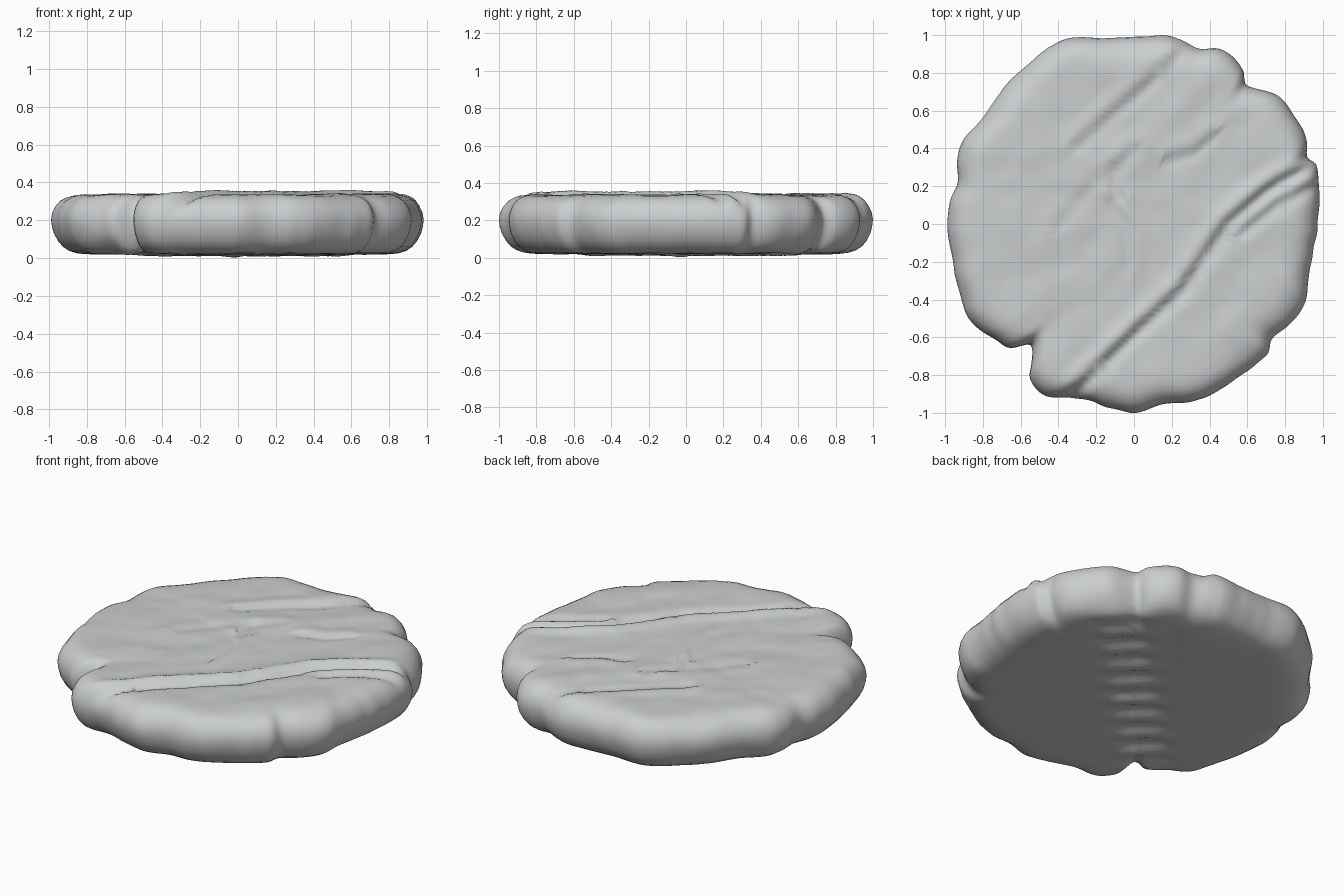
import bpy, bmesh, math
from mathutils import Vector, noise

if "Cube" in bpy.data.objects:
    bpy.data.objects.remove(bpy.data.objects["Cube"])

# outline of the slab seen from above, counter-clockwise
OUT = [(.97, 0), (.98, .19), (.97, .31), (.915, .355), (.915, .45), (.85, .57), (.75, .685),
       (.6, .73), (.58, .81), (.52, .885), (.44, .93), (.34, .93), (.24, .975), (.14, 1),
       (-.13, .985), (-.34, .985), (-.445, .94), (-.55, .855), (-.69, .715), (-.79, .57),
       (-.905, .45), (-.935, .345), (-.94, .21), (-.985, .05), (-.96, -.21), (-.91, -.4),
       (-.87, -.505), (-.735, -.61), (-.655, -.655), (-.55, -.64), (-.54, -.72), (-.55, -.82),
       (-.47, -.91), (-.34, -.915), (-.26, -.93), (-.13, -.97), (0, -.995), (.16, -.955),
       (.3, -.945), (.43, -.89), (.56, -.81), (.7, -.70), (.73, -.61), (.825, -.53),
       (.91, -.41), (.92, -.29), (.95, -.13)]
# edge profile: inset from the outline, height
EDGE = [(.22, .335), (.15, .335), (.105, .33), (.075, .32), (.045, .303), (.02, .272), (.006, .24),
        (0, .205), (.004, .17), (.014, .13), (.035, .09), (.06, .06), (.09, .04), (.13, .027),
        (.17, .022), (.22, .02)]
# cracks on the top: path, step height, width
CRACKS = [([(-.33, -.9), (0, -.58), (.25, -.35), (.5, .01), (.7, .18), (1, .36)], .028),
          ([(.3, .97), (.05, .72), (-.1, .6), (-.3, .42)], .014),
          ([(.58, -.03), (.75, .1), (.93, .2)], .016),
          ([(-.02, -.2), (-.04, 0), (-.1, .1), (-.07, .13)], .008),
          ([(.0, .4), (-.1, .3), (-.12, .2)], .008),
          ([(.2, .35), (.32, .38), (.42, .47)], .010),
          ([(-.4, 0), (-.25, .18), (-.12, .3)], .006)]


def crack_offset(p):
    """Low on the right of a crack, raised lip on its left."""
    dz = 0
    for path, h in CRACKS:
        best, side = 9, 1
        for a, b in zip(path, path[1:]):
            a, b = Vector(a), Vector(b)
            d = b - a
            t = max(0, min(1, (p - a).dot(d) / d.length_squared))
            q = p - a - d * t
            if q.length < best:
                best = q.length
                side = 1 if d.x * q.y - d.y * q.x > 0 else -1
        if path[0][0] > path[-1][0]:
            side = -side
        s = best * side
        dz += h * (.75 * math.exp(-((s - .05) / .045) ** 2) - math.exp(-((s + .012) / .03) ** 2))
    return dz


# smooth closed curve through the outline, turned into radius by angle
curve = []
for i in range(len(OUT)):
    p = [Vector(OUT[(i + k) % len(OUT)]) for k in (-1, 0, 1, 2)]
    for j in range(8):
        t = j / 8
        v = .5 * (2 * p[1] + (p[2] - p[0]) * t + (2 * p[0] - 5 * p[1] + 4 * p[2] - p[3]) * t * t
                  + (3 * p[1] - p[0] - 3 * p[2] + p[3]) * t ** 3)
        curve.append((math.atan2(v.y, v.x) % math.tau, v.length))
curve.sort()
curve = [(curve[-1][0] - math.tau, curve[-1][1])] + curve + [(curve[0][0] + math.tau, curve[0][1])]

N = 320
radii, k = [], 0
for i in range(N):
    a = math.tau * i / N
    while curve[k + 1][0] < a:
        k += 1
    (a0, r0), (a1, r1) = curve[k], curve[k + 1]
    radii.append(r0 + (r1 - r0) * (a - a0) / max(a1 - a0, 1e-6))

# rings: top centre outwards, over the edge, back to bottom centre
M = 26
rings = [(f / M, 0.22, .335) for f in range(1, M)] + [(1, e, z) for e, z in EDGE]
rings += [(f / M, 0.22, .02) for f in range(M - 1, 0, -1)]


def shape(x, y, z):
    p = Vector((x, y))
    u, w = (x + y) * .7071, (y - x) * .7071          # along and across the grain
    top = max(0, min(1, (z - .22) / .1))
    bot = max(0, min(1, (.12 - z) / .09))
    n = noise.noise(Vector((u * 3.2, w * 6, 1))) * .009 + noise.noise(Vector((x * 9, y * 9, 5))) * .004
    dz = top * (n + crack_offset(p)) if top else 0
    if bot:                                          # ripples in a band under the slab
        band = math.exp(-(w / .15) ** 4)
        dz += bot * (band * (.013 * math.sin(u * math.tau / .19 + 8 * w * w) + .003) + n * .4)
        dz -= bot * .012 * math.exp(-(p.length / .06) ** 2)
    return Vector((x, y, max(0, z + dz)))


bm = bmesh.new()
grid = []
for f, inset, z in rings:
    row = []
    for i in range(N):
        a = math.tau * i / N
        # soften outline detail towards the middle
        r = (radii[i] - inset) * f
        if f == 1:
            s = math.sin(math.pi * min(1, max(0, (z - .02) / .315)))
            r += .009 * s * noise.noise(Vector((math.cos(a) * 9, math.sin(a) * 9, z * 2)))
        row.append(bm.verts.new(shape(r * math.cos(a), r * math.sin(a), z)))
    grid.append(row)
for r0, r1 in zip(grid, grid[1:]):
    for i in range(N):
        j = (i + 1) % N
        bm.faces.new((r0[i], r1[i], r1[j], r0[j]))
for row, z in ((grid[0], .335), (grid[-1], .02)):
    c = bm.verts.new(shape(0, 0, z))
    for i in range(N):
        bm.faces.new((c, row[i], row[(i + 1) % N]))
bmesh.ops.recalc_face_normals(bm, faces=bm.faces[:])
for fc in bm.faces:
    fc.smooth = True
me = bpy.data.meshes.new("stone_slab")
bm.to_mesh(me)
bm.free()
slab = bpy.data.objects.new("stone_slab", me)
bpy.context.collection.objects.link(slab)

mat = bpy.data.materials.new("grey stone")
mat.diffuse_color = (.6, .62, .63, 1)
mat.use_nodes = True
mat.node_tree.nodes["Principled BSDF"].inputs["Base Color"].default_value = mat.diffuse_color
me.materials.append(mat)
